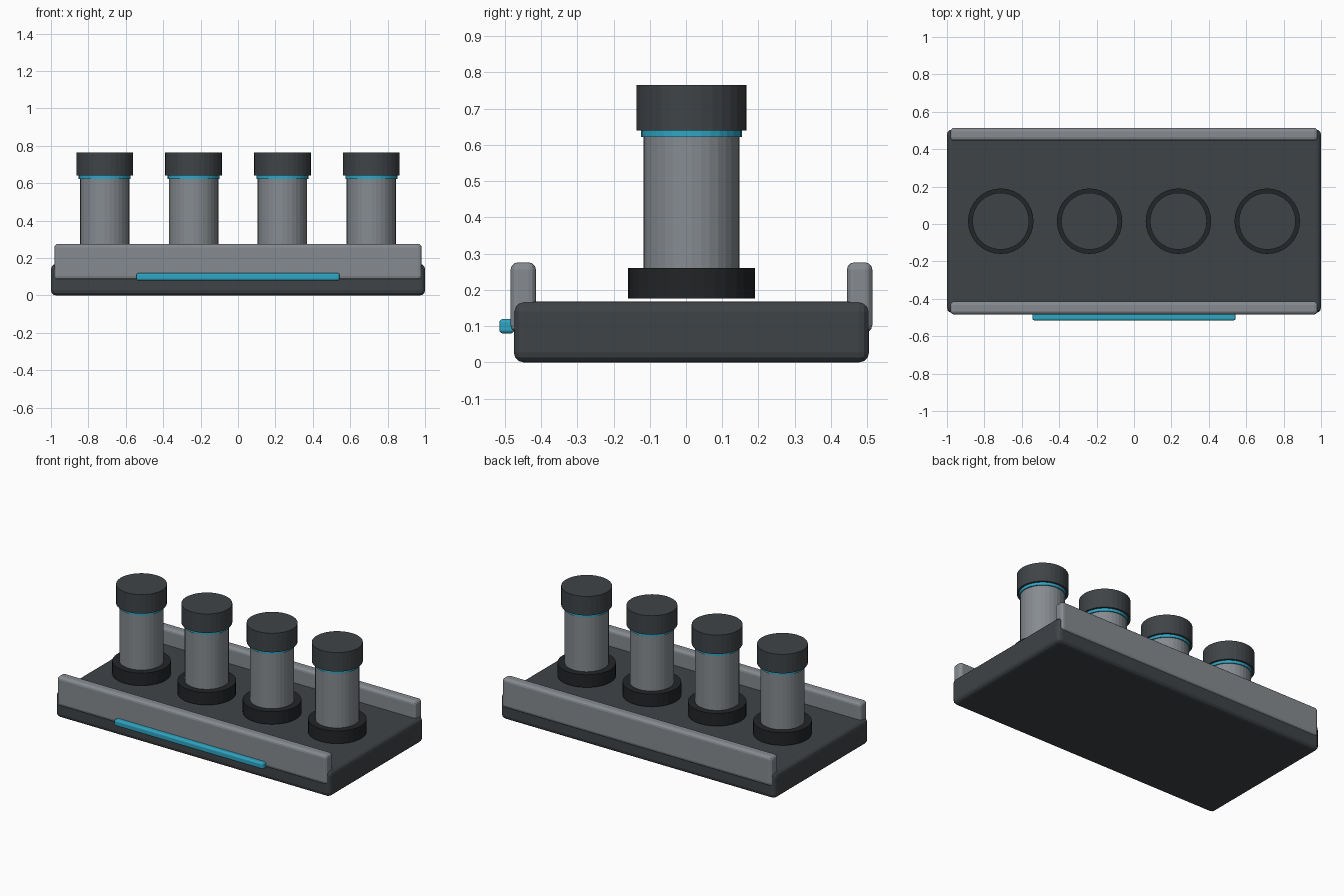
import bpy

if "Cube" in bpy.data.objects:
    bpy.data.objects.remove(bpy.data.objects["Cube"])


def material(name, rgb):
    m = bpy.data.materials.new(name)
    m.diffuse_color = (*rgb, 1)
    m.use_nodes = True
    m.node_tree.nodes["Principled BSDF"].inputs["Base Color"].default_value = m.diffuse_color
    return m


DARK = material("dark_grey", (0.05, 0.057, 0.063))
BLACK = material("black", (0.016, 0.018, 0.02))
METAL = material("metal_grey", (0.24, 0.26, 0.28))
TEAL = material("teal", (0.03, 0.38, 0.55))
CY = 0.015  # depth centre of the tray and posts


def box(name, lo, hi, bevel, mat):
    centre = [(a + b) / 2 for a, b in zip(lo, hi)]
    bpy.ops.mesh.primitive_cube_add(size=1, location=centre)
    ob = bpy.context.object
    ob.name = name
    ob.scale = [b - a for a, b in zip(lo, hi)]
    bpy.ops.object.transform_apply(location=False, rotation=False, scale=True)
    ob.data.materials.append(mat)
    mod = ob.modifiers.new("rounded_edges", "BEVEL")
    mod.width = bevel
    mod.segments = 3
    return ob


def cylinder(name, x, radius, z0, z1, mat):
    bpy.ops.mesh.primitive_cylinder_add(
        vertices=32, radius=radius, depth=z1 - z0, location=(x, CY, (z0 + z1) / 2))
    ob = bpy.context.object
    ob.name = name
    ob.data.materials.append(mat)
    return ob


# Tray base
box("base", (-1, CY - 0.49, 0), (1, CY + 0.49, 0.168), 0.028, DARK)

# Raised rails along the front and back edges
for name, side in (("front_rail", -1), ("back_rail", 1)):
    y = CY + side * 0.464
    box(name, (-0.982, y - 0.035, 0.083), (0.982, y + 0.035, 0.276), 0.02, METAL)

# Coloured strip on the front
box("front_strip", (-0.543, -0.515, 0.08), (0.543, -0.474, 0.12), 0.01, TEAL)

# Four capped posts
for i in range(4):
    x = (i - 1.5) * 0.475
    n = i + 1
    cylinder(f"socket_{n}", x, 0.175, 0.177, 0.26, BLACK)
    cylinder(f"post_{n}", x, 0.132, 0.18, 0.63, METAL)
    cylinder(f"ring_{n}", x, 0.139, 0.622, 0.642, TEAL)
    cylinder(f"cap_{n}", x, 0.152, 0.64, 0.765, DARK)
